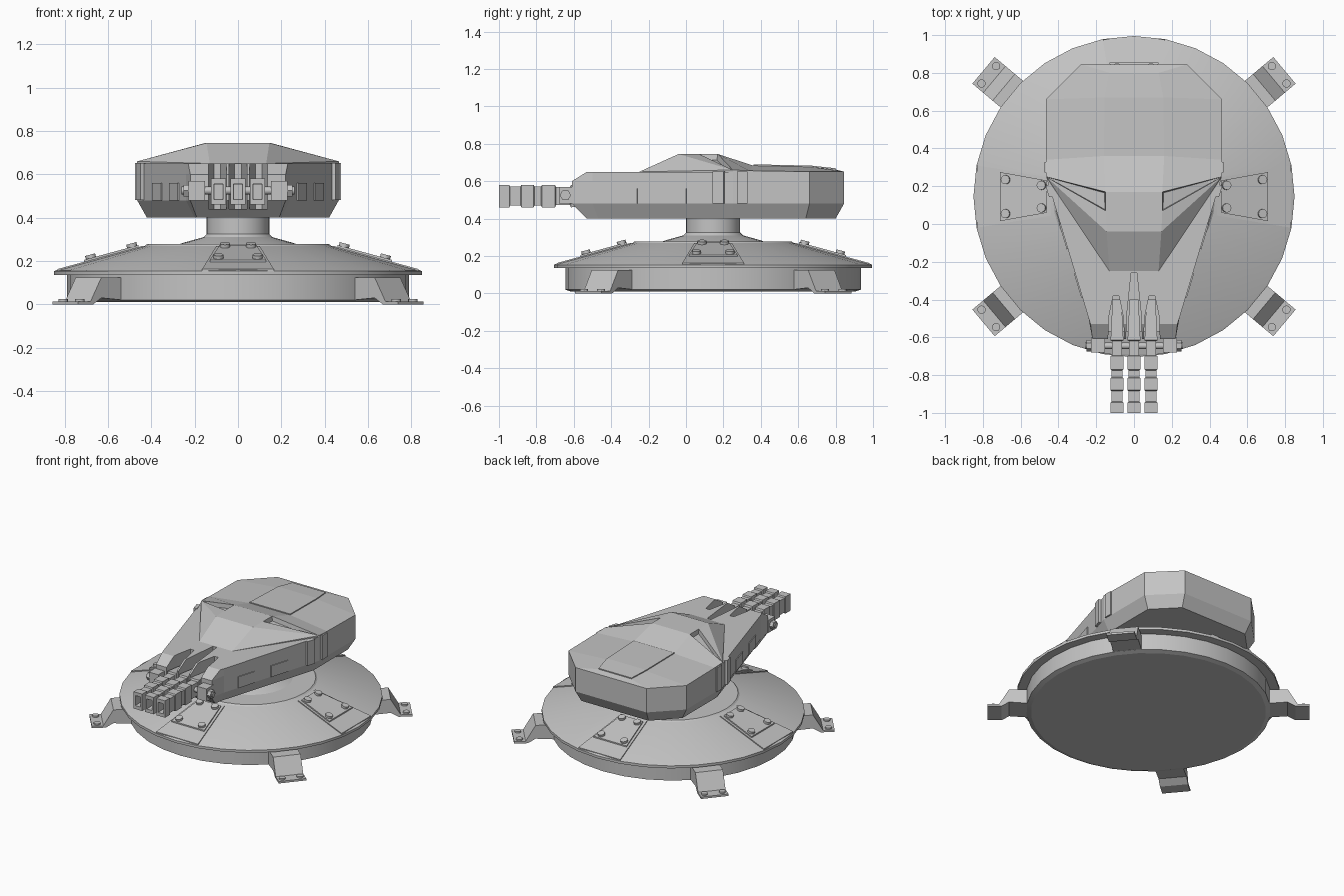
import bpy, bmesh, math
from mathutils import Matrix, Vector

cube = bpy.data.objects.get("Cube")
if cube:
    bpy.data.objects.remove(cube, do_unlink=True)

grey = bpy.data.materials.new("plain_grey")
grey.use_nodes = True
COLOUR = (0.55, 0.55, 0.55, 1)
grey.diffuse_color = COLOUR
for node in grey.node_tree.nodes:
    if node.type == 'BSDF_PRINCIPLED':
        node.inputs["Base Color"].default_value = COLOUR

CENTRE = Matrix.Translation((0, 0.145, 0))


def finish(name, bm, matrix=None, smooth=None):
    bmesh.ops.recalc_face_normals(bm, faces=bm.faces)
    me = bpy.data.meshes.new(name)
    bm.to_mesh(me)
    bm.free()
    if matrix:
        me.transform(matrix)
    me.materials.append(grey)
    if smooth:
        me.polygons.foreach_set("use_smooth", [True] * len(me.polygons))
        me.set_sharp_from_angle(angle=math.radians(smooth))
    ob = bpy.data.objects.new(name, me)
    bpy.context.scene.collection.objects.link(ob)
    return ob


def loft(name, rings, matrix=None, smooth=None):
    """Closed solid skinned through rings of equal point count."""
    bm = bmesh.new()
    loops = [[bm.verts.new(p) for p in ring] for ring in rings]
    n = len(loops[0])
    for a, b in zip(loops, loops[1:]):
        for i in range(n):
            j = (i + 1) % n
            bm.faces.new((a[i], a[j], b[j], b[i]))
    bm.faces.new(loops[0])
    bm.faces.new(loops[-1])
    return finish(name, bm, matrix, smooth)


def box(name, centre, size, turn=0):
    bm = bmesh.new()
    bmesh.ops.create_cube(bm, size=1)
    m = Matrix.Translation(centre) @ Matrix.Rotation(turn, 4, 'Z') @ Matrix.Diagonal((*size, 1))
    return finish(name, bm, m)


def cylinder(name, radius, depth, matrix, sides=12):
    bm = bmesh.new()
    bmesh.ops.create_cone(bm, cap_ends=True, segments=sides, radius1=radius, radius2=radius, depth=depth)
    return finish(name, bm, matrix, 35)


def spin(angle):
    return CENTRE @ Matrix.Rotation(math.radians(angle), 4, 'Z')


# Turned base: drum, sloping skirt, collar and neck
profile = [(0.76, 0.01), (0.79, 0.02), (0.79, 0.135), (0.85, 0.135), (0.85, 0.153),
           (0.84, 0.158), (0.43, 0.27), (0.42, 0.278), (0.27, 0.278), (0.25, 0.285),
           (0.16, 0.31), (0.145, 0.325), (0.145, 0.42)]
SIDES = 32
turned = [[(r * math.cos(i * math.tau / SIDES), r * math.sin(i * math.tau / SIDES), z)
           for i in range(SIDES)] for r, z in profile]
loft("base", turned, CENTRE, 14)


# Flat panels and bolted plates on the skirt
def skirt_z(r):
    return 0.27 - (r - 0.43) * 0.273


def skirt_plate(name, r0, r1, w0, w1, lift, m):
    rings = []
    for dz in (-0.012, lift):
        rings.append([(r, w, skirt_z(r) + dz) for r, w in
                      ((r0, -w0), (r1, -w1), (r1, w1), (r0, w0))])
    loft(name, rings, m)


for angle in range(0, 360, 90):
    m = spin(angle)
    skirt_plate("skirt_panel", 0.44, 0.832, 0.1, 0.165, 0.003, m)
    skirt_plate("bolted_plate", 0.46, 0.71, 0.085, 0.13, 0.012, m)
    for r, w in ((0.49, 0.06), (0.68, 0.09)):
        for side in (-1, 1):
            tilt = Matrix.Rotation(0.266, 4, 'Y')
            cylinder("plate_bolt", 0.024, 0.02,
                     m @ Matrix.Translation((r, side * w, skirt_z(r) + 0.018)) @ tilt)

# Four diagonal legs with bolted feet
leg_profile = [(0.77, 0.02), (0.77, 0.125), (0.9, 0.125), (0.965, 0.014), (1.04, 0.014),
               (1.04, 0), (0.95, 0), (0.9, 0.03)]
for angle in (40, 140, 220, 320):
    m = spin(angle)
    loft("leg", [[(r, w, z) for r, z in leg_profile] for w in (-0.092, 0.092)], m)
    for w in (-0.06, 0.06):
        cylinder("foot_bolt", 0.022, 0.014, m @ Matrix.Translation((1.003, w, 0.017)))

# Turret hull: stacked outlines with chamfered underside and nose
def outline(z, half):
    return [(x, y, z) for x, y in half] + [(-x, y, z) for x, y in reversed(half)]


side = [(0.28, 0.845), (0.465, 0.66), (0.465, 0.25), (0.24, -0.5)]
hull = loft("turret_hull", [
    outline(0.40, [(0.265, 0.8), (0.42, 0.64), (0.42, 0.25), (0.2, -0.47), (0.19, -0.53)]),
    outline(0.48, side + [(0.22, -0.61)]),
    outline(0.60, side + [(0.22, -0.61)]),
    outline(0.65, side + [(0.23, -0.53)])])

# Tapered gun troughs cut into the nose
for x, back in ((-0.095, -0.38), (0, -0.26), (0.095, -0.38)):
    plan = [(x - 0.043, -0.7), (x + 0.043, -0.7), (x + 0.04, -0.5), (x + 0.015, back),
            (x - 0.015, back), (x - 0.04, -0.5)]
    cutter = loft("trough_cutter", [[(px, py, z) for px, py in plan] for z in (0.44, 0.8)])
    cutter.hide_render = True
    mod = hull.modifiers.new("trough", 'BOOLEAN')
    mod.operation = 'DIFFERENCE'
    mod.object = cutter
    bpy.context.view_layer.objects.active = hull
    bpy.ops.object.modifier_apply(modifier=mod.name)
    bpy.data.objects.remove(cutter, do_unlink=True)

# Roof: one half with crest, groove and raised rear panel, then mirrored
points = dict(
    a=(0, -0.04, 0.745), b=(0.145, -0.04, 0.745), k=(0.15, 0.07, 0.745), c=(0.15, 0.17, 0.745),
    d=(0, 0.17, 0.745), e=(0.16, 0.36, 0.683), f=(0, 0.36, 0.683), g=(0.13, 0.8, 0.662),
    h=(0, 0.8, 0.662), i=(0.155, 0.67, 0.676), j=(0, 0.67, 0.676), m=(0.465, 0.25, 0.66),
    n=(0.465, 0.34, 0.656), o=(0.465, 0.66, 0.651), p=(0.28, 0.845, 0.651),
    q=(0, 0.845, 0.651), r=(0.13, -0.25, 0.65), s=(0, -0.25, 0.65))
bm = bmesh.new()
v = {key: bm.verts.new(co) for key, co in points.items()}
faces = {word: bm.faces.new([v[ch] for ch in word]) for word in
         "abkcd dcef bmk kmc cmne brm asrb einj".split()[:7]}
for word in ("enoi", "iopg", "gpqh"):
    faces[word] = bm.faces.new([v[ch] for ch in word])
panel = [bm.faces.new([v[ch] for ch in word]) for word in ("feij", "jigh")]
bmesh.ops.recalc_face_normals(bm, faces=bm.faces)
rim = [ed for ed in bm.edges if ed.is_boundary and max(w.co.x for w in ed.verts) > 0.01]
bmesh.ops.inset_individual(bm, faces=[faces["kmc"]], thickness=0.008)
for w in faces["kmc"].verts:
    w.co.z -= 0.03
skirt = bmesh.ops.extrude_edge_only(bm, edges=rim)["geom"]
for w in skirt:
    if isinstance(w, bmesh.types.BMVert):
        w.co.z = 0.64
raised = bmesh.ops.extrude_face_region(bm, geom=panel)["geom"]
for w in raised:
    if isinstance(w, bmesh.types.BMVert):
        w.co.z += 0.007
roof = finish("turret_roof", bm)
roof.modifiers.new("mirror", 'MIRROR')

# Side windows and ribs on both flanks
for s in (-1, 1):
    lean = -s * 0.291
    for y, width in ((-0.325, 0.135), (-0.065, 0.14)):
        x = 0.465 - (0.25 - y) * 0.3
        box("side_window", (s * x, y, 0.52), (0.012, width, 0.08), lean)
    box("front_rib", (s * 0.447, 0.175, 0.567), (0.024, 0.062, 0.172), lean)
    box("rear_rib", (s * 0.465, 0.3, 0.567), (0.02, 0.055, 0.172))
    box("axle_block", (s * 0.19, -0.64, 0.525), (0.075, 0.08, 0.09))

# Gun axle with hexagonal ends
across = Matrix.Translation((0, -0.645, 0.525)) @ Matrix.Rotation(math.pi / 2, 4, 'Y')
cylinder("gun_axle", 0.018, 0.52, across)
for s in (-1, 1):
    cylinder("axle_nut", 0.03, 0.025, Matrix.Translation((s * 0.24, 0, 0)) @ across, 6)

# Three stepped square barrels with hollow muzzles
stations = [(-0.93, 0), (-1, 0.6), (-1, 1), (-0.945, 1), (-0.94, 0.85), (-0.885, 0.85), (-0.88, 1),
            (-0.815, 1), (-0.81, 0.85), (-0.775, 0.85), (-0.77, 1), (-0.70, 1),
            (-0.695, 0.8), (-0.62, 0.8), (-0.615, 1), (-0.4, 0.7)]
for x in (-0.09, 0, 0.09):
    rings = []
    for y, k in stations:
        k = k or 0.55
        w, t = 0.034 * k, 0.06 * k
        rings.append([(x - w, y, 0.52 - t), (x + w, y, 0.52 - t),
                      (x + w, y, 0.52 + t), (x - w, y, 0.52 + t)])
    loft("gun_barrel", rings)
